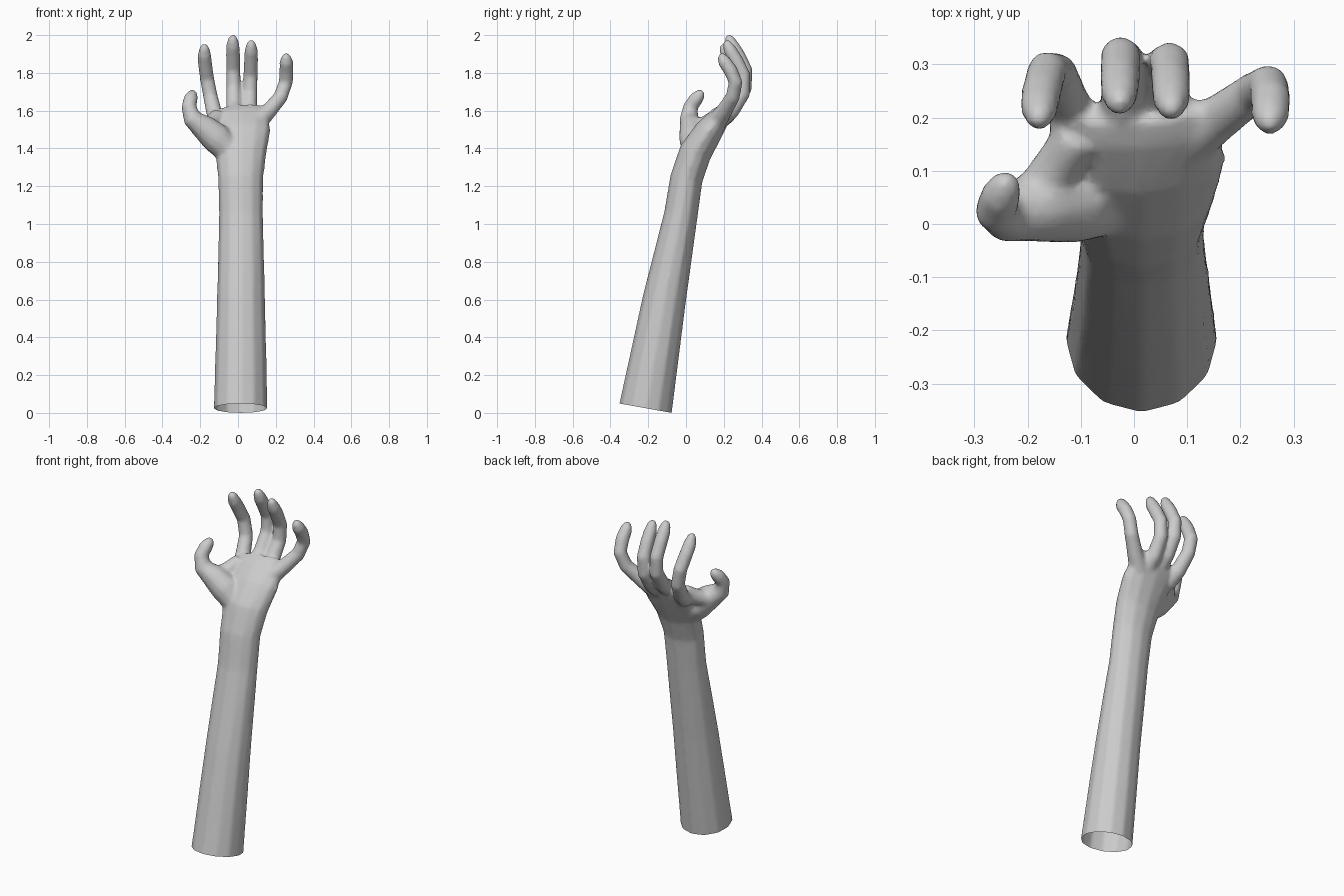
import bpy, bmesh, math
from mathutils import Vector

if "Cube" in bpy.data.objects:
    bpy.data.objects.remove(bpy.data.objects["Cube"])

bm = bmesh.new()

def limb(points, sides=12):
    """Closed loft through (x, y, z, half width, half depth) rings."""
    pts = [Vector(p[:3]) for p in points]
    rings = []
    for i, p in enumerate(points):
        t = (pts[min(i + 1, len(pts) - 1)] - pts[max(i - 1, 0)]).normalized()
        side = (Vector((1, 0, 0)) - t * t.x).normalized()
        depth = t.cross(side)
        rings.append([bm.verts.new(pts[i] + side * p[3] * math.cos(a) + depth * p[-1] * math.sin(a))
                      for a in (2 * math.pi * k / sides for k in range(sides))])
    for a, b in zip(rings, rings[1:]):
        for k in range(sides):
            n = (k + 1) % sides
            bm.faces.new((a[k], a[n], b[n], b[k]))
    bm.faces.new(rings[0][::-1])
    bm.faces.new(rings[-1])

# forearm, wrist and palm
limb([(.014, -.232, -.075, .144, .143), (.014, -.214, .025, .143, .142),
      (.016, -.115, .6, .128, .116), (.016, -.027, 1.05, .117, .090),
      (.014, .002, 1.24, .120, .087), (.015, .05, 1.38, .137, .087),
      (.018, .12, 1.49, .155, .076), (.013, .185, 1.575, .152, .055),
      (.008, .215, 1.61, .130, .036)])

# index, middle and ring fingers share one curl: (spread, y, z, radius)
CURL = [(0, .18, 1.57, .047), (.25, .25, 1.625, .043), (.55, .312, 1.72, .039),
        (.8, .315, 1.815, .038), (.95, .275, 1.895, .038), (1, .245, 1.945, .036),
        (1, .228, 1.982, .026), (1, .221, 2.0, .013)]
for x0, x1, dy, dz in ((-.105, -.178, -.028, -.048), (-.018, -.027, 0, 0), (.055, .070, -.01, -.028)):
    limb([(x0 + (x1 - x0) * s, y + dy, z + dz, r) for s, y, z, r in CURL])

# little finger
limb([(.10, .16, 1.54, .055), (.16, .2, 1.595, .044), (.225, .247, 1.672, .039),
      (.253, .263, 1.75, .038), (.257, .235, 1.815, .038), (.256, .203, 1.86, .036),
      (.255, .19, 1.888, .025), (.255, .184, 1.903, .012)])

# thumb with its fleshy base, and the web to the index finger
limb([(-.04, .05, 1.38, .07), (-.115, .045, 1.455, .082), (-.185, .032, 1.515, .068),
      (-.243, .016, 1.56, .051), (-.260, .024, 1.62, .040), (-.25, .055, 1.665, .038),
      (-.24, .078, 1.69, .028), (-.237, .09, 1.702, .014)])
limb([(-.18, .06, 1.51, .045), (-.14, .115, 1.535, .045), (-.105, .17, 1.57, .045)])

mesh = bpy.data.meshes.new("arm_and_hand")
bmesh.ops.recalc_face_normals(bm, faces=bm.faces)
bm.to_mesh(mesh)
bm.free()
arm = bpy.data.objects.new("arm_and_hand", mesh)
bpy.context.collection.objects.link(arm)
bpy.context.view_layer.objects.active = arm
arm.select_set(True)

# fuse everything into one skin
fuse = arm.modifiers.new("fuse", 'REMESH')
fuse.mode = 'VOXEL'
fuse.voxel_size = .01
soft = arm.modifiers.new("soften", 'SMOOTH')
soft.factor, soft.iterations = .5, 6
for m in ("fuse", "soften"):
    bpy.ops.object.modifier_apply(modifier=m)

# open, slanted lower end
bm = bmesh.new()
bm.from_mesh(arm.data)
bmesh.ops.bisect_plane(bm, geom=bm.verts[:] + bm.edges[:] + bm.faces[:],
                       plane_co=(.014, -.214, .025), plane_no=(0, .176, .984), clear_inner=True)
bm.to_mesh(arm.data)
bm.free()

# lighter mesh, smooth shading
light = arm.modifiers.new("lighten", 'DECIMATE')
light.ratio = .3
bpy.ops.object.modifier_apply(modifier="lighten")
bpy.ops.object.shade_smooth()
